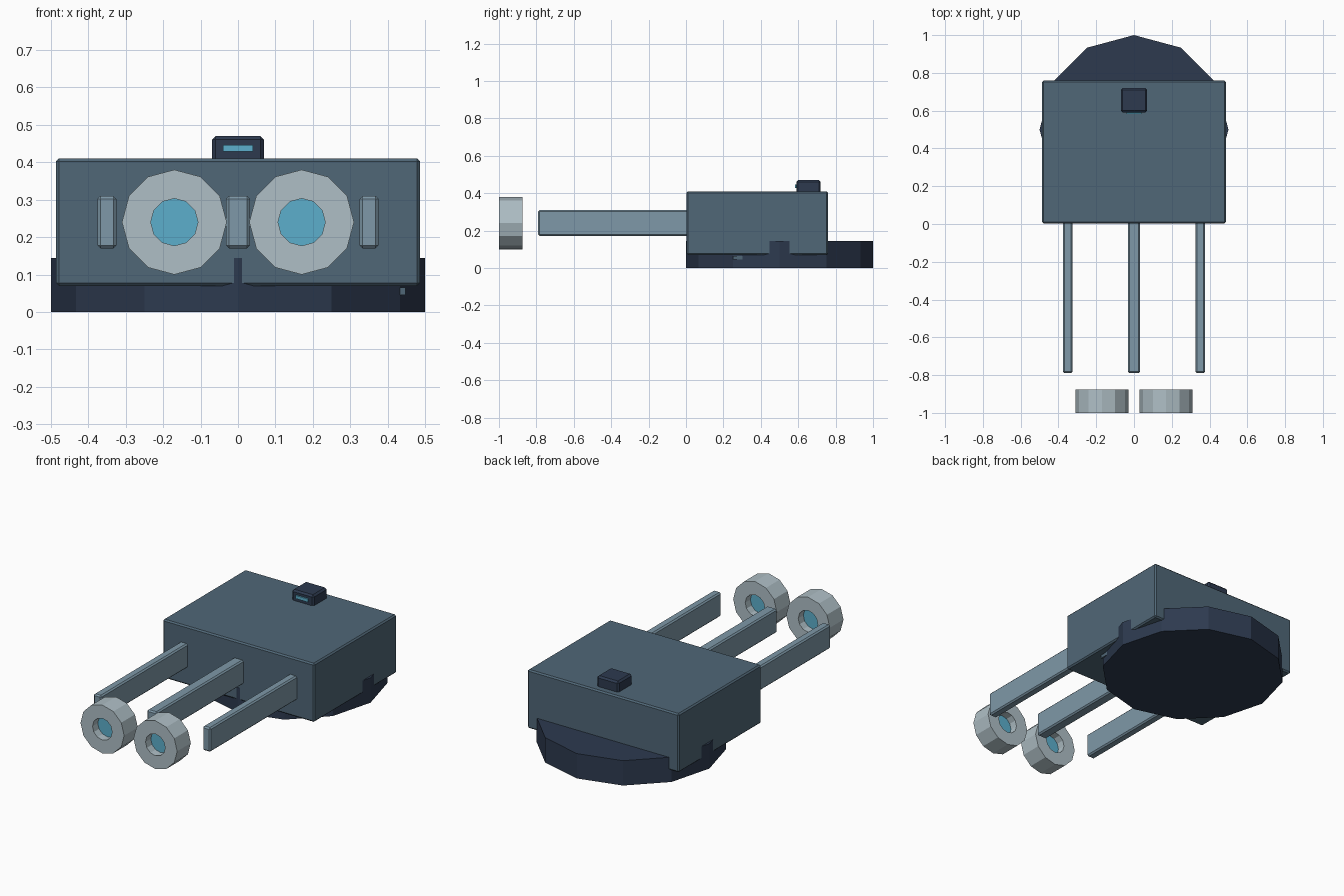
import bpy, bmesh, math
from mathutils import Matrix

if "Cube" in bpy.data.objects:
    bpy.data.objects.remove(bpy.data.objects["Cube"])


def material(name, r, g, b):
    def lin(c):
        c /= 255
        return c / 12.92 if c <= 0.04045 else ((c + 0.055) / 1.055) ** 2.4
    m = bpy.data.materials.new(name)
    m.diffuse_color = (lin(r), lin(g), lin(b), 1)
    m.use_nodes = True
    m.node_tree.nodes["Principled BSDF"].inputs["Base Color"].default_value = m.diffuse_color
    return m


SLATE = material("slate", 80, 103, 119)
NAVY = material("dark navy", 45, 58, 79)
STEEL = material("blue steel", 126, 152, 168)
SILVER = material("pale silver", 175, 191, 198)
CYAN = material("cyan", 92, 175, 204)


def finish(name, bm, mat):
    bmesh.ops.recalc_face_normals(bm, faces=bm.faces)
    me = bpy.data.meshes.new(name)
    bm.to_mesh(me)
    bm.free()
    me.materials.append(mat)
    ob = bpy.data.objects.new(name, me)
    bpy.context.collection.objects.link(ob)
    return ob


def box(name, mat, x, y, z, bevel=0):
    """Box from (min, max) pairs, with an optional chamfer."""
    bm = bmesh.new()
    bmesh.ops.create_cube(bm, size=1)
    for v in bm.verts:
        v.co = [p[0] if c < 0 else p[1] for c, p in zip(v.co, (x, y, z))]
    if bevel:
        bmesh.ops.bevel(bm, geom=bm.edges[:], offset=bevel, segments=1,
                        affect='EDGES')
    return finish(name, bm, mat)


def disc(name, mat, radius, depth, matrix):
    bm = bmesh.new()
    bmesh.ops.create_cone(bm, cap_ends=True, segments=12, radius1=radius,
                          radius2=radius, depth=depth, matrix=matrix)
    return finish(name, bm, mat)


def ring(name, mat, cx, cz, y0, y1, r_out, r_in, n=12):
    """Flat-sided tube along y, lofted around a rectangular section."""
    bm = bmesh.new()
    section = [(r_out, y0), (r_out, y1), (r_in, y1), (r_in, y0)]
    loops = []
    for i in range(n):
        a = math.tau * i / n
        loops.append([bm.verts.new((cx + r * math.cos(a), y,
                                    cz + r * math.sin(a)))
                      for r, y in section])
    for i in range(n):
        a, b = loops[i], loops[(i + 1) % n]
        for j in range(4):
            k = (j + 1) % 4
            bm.faces.new((a[j], a[k], b[k], b[j]))
    return finish(name, bm, mat)


# Twelve-sided turntable base and main housing
disc("turntable_base", NAVY, 0.5, 0.144, Matrix.Translation((0, 0.5, 0.072)))
box("housing", SLATE, (-0.486, 0.486), (0.003, 0.76), (0.07, 0.41), 0.008)
box("base_nub", SLATE, (0.40, 0.447), (0.25, 0.31), (0.045, 0.065))

# Three forward rails
for name, x, half in (("left", -0.35, 0.025), ("middle", 0, 0.032),
                      ("right", 0.35, 0.025)):
    box(name + "_rail", STEEL, (x - half, x + half), (-0.79, 0.03),
        (0.17, 0.31), 0.008)

# Pair of floating rings with recessed lenses
for side, x in (("left", -0.17), ("right", 0.17)):
    ring(side + "_ring", SILVER, x, 0.24, -1.0, -0.875, 0.14, 0.063)
    disc(side + "_lens", CYAN, 0.064, 0.03,
         Matrix.Translation((x, -0.937, 0.24))
         @ Matrix.Rotation(math.pi / 2, 4, 'X'))

# Roof sensor with lit slot
box("sensor", NAVY, (-0.07, 0.07), (0.59, 0.72), (0.40, 0.47), 0.01)
box("sensor_slot", CYAN, (-0.04, 0.04), (0.582, 0.591), (0.428, 0.446))
